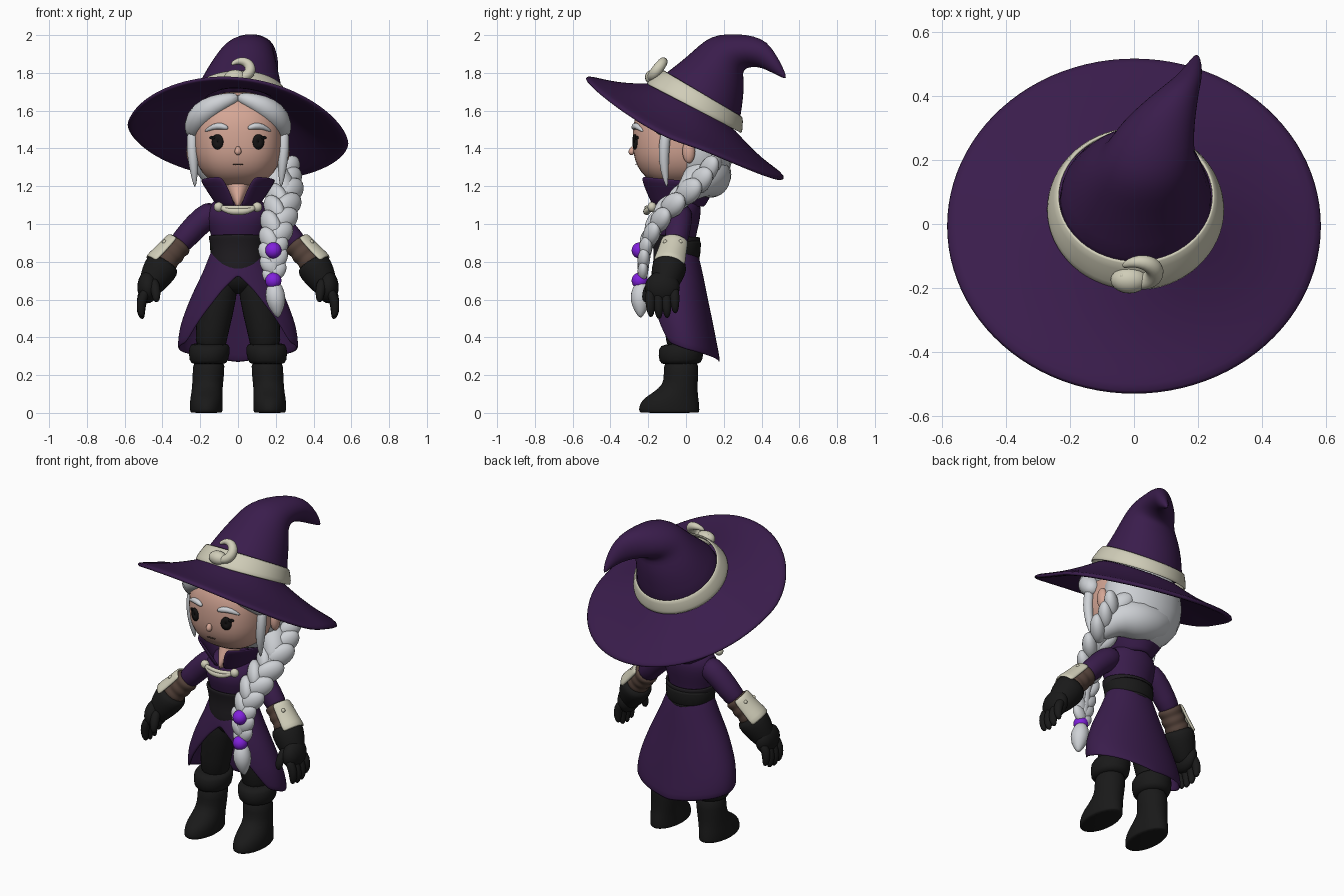
import bpy, bmesh
from math import sin, cos, pi, radians
from mathutils import Vector, Matrix

if "Cube" in bpy.data.objects:
    bpy.data.objects.remove(bpy.data.objects["Cube"])

def paint(name, *rgb):
    m = bpy.data.materials.new(name)
    m.use_nodes = True
    m.diffuse_color = (*rgb, 1)
    m.node_tree.nodes["Principled BSDF"].inputs["Base Color"].default_value = (*rgb, 1)
    return m

PURPLE, CREAM = paint("purple cloth", .042, .012, .072), paint("cream bone", .63, .61, .48)
WHITE, SKIN = paint("white hair", .62, .64, .67), paint("skin", .66, .38, .3)
BLACK, CORSET = paint("black leather", .01, .01, .01), paint("corset cloth", .014, .012, .015)
BROWN, BEAD = paint("brown leather", .09, .055, .042), paint("violet bead", .22, .015, .72)
INK = paint("eye black", .008, .007, .007)

def finish(name, bm, mat, mirror=False, sub=0, thick=0):
    bmesh.ops.recalc_face_normals(bm, faces=bm.faces)
    mesh = bpy.data.meshes.new(name)
    bm.to_mesh(mesh)
    bm.free()
    mesh.shade_smooth()
    mesh.materials.append(mat)
    obj = bpy.data.objects.new(name, mesh)
    bpy.context.collection.objects.link(obj)
    if mirror:
        obj.modifiers.new("mirror", "MIRROR").use_mirror_merge = False
    if thick:
        solid = obj.modifiers.new("thickness", "SOLIDIFY")
        solid.thickness, solid.offset = thick, 0
    if sub:
        smooth = obj.modifiers.new("smooth", "SUBSURF")
        smooth.levels = smooth.render_levels = sub
    return obj

def grid(name, rows, mat, closed=True, cap=True, **opts):
    bm = bmesh.new()
    rows = [[bm.verts.new(p) for p in row] for row in rows]
    n = len(rows[0])
    for low, high in zip(rows, rows[1:]):
        for i in range(n if closed else n - 1):
            j = (i + 1) % n
            bm.faces.new((low[i], low[j], high[j], high[i]))
    if cap and closed:
        bm.faces.new(rows[0])
        bm.faces.new(rows[-1])
    return finish(name, bm, mat, **opts)

def sheet(name, point, steps, turns, closed=True, **opts):
    count = turns if closed else turns + 1
    rows = [[point(k / steps, i / turns) for i in range(count)] for k in range(steps + 1)]
    grid(name, rows, PURPLE, closed=closed, cap=False, sub=1, **opts)

# Rings: centre x, half width, front y, front z, back y, back z
def loft(name, rings, mat, n=20, **opts):
    turns = [2 * pi * i / n for i in range(n)]
    rows = [[(cx + rx * cos(a), yf + (yb - yf) * (1 + sin(a)) / 2, zf + (zb - zf) * (1 + sin(a)) / 2) for a in turns]
            for cx, rx, yf, zf, yb, zb in rings]
    grid(name, rows, mat, **{"sub": 1, **opts})

def frame(points, i):
    t = (Vector(points[min(i + 1, len(points) - 1)][:3]) - Vector(points[max(i - 1, 0)][:3])).normalized()
    u = t.cross(Vector((0, 1, 0))).normalized()
    return t, u, t.cross(u)

# Points: x, y, z, radius; arc keeps part of the ring
def tube(name, points, mat, n=10, arc=None, **opts):
    angles = [arc * (2 * k / n - 1) for k in range(n + 1)] if arc else [2 * pi * k / n for k in range(n)]
    rows = []
    for i, (x, y, z, r) in enumerate(points):
        t, u, v = frame(points, i)
        rows.append([Vector((x, y, z)) + r * (u * cos(a) + v * sin(a)) for a in angles])
    grid(name, rows, mat, closed=not arc, **{"sub": 1, **opts})

def ball(name, loc, scale, mat, rot=None, seg=20, **opts):
    bm = bmesh.new()
    place = Matrix.LocRotScale(Vector(loc), rot, Vector(scale))
    bmesh.ops.create_uvsphere(bm, u_segments=seg, v_segments=seg // 2 + 2, radius=1, matrix=place)
    return finish(name, bm, mat, **opts)

def lerp(table, x):
    a, b = next((pair for pair in zip(table, table[1:]) if x <= pair[1][0]), table[-2:])
    k = min((x - a[0]) / (b[0] - a[0]), 1)
    return [p + (q - p) * k for p, q in zip(a[1:], b[1:])]

# Head: a squarish rounded solid, with face details laid on its surface
CENTRE, SIZE, POWER = Vector((0, -.045, 1.45)), (.235, .237, .25), 2.5
head = ball("head", (0, 0, 0), (1, 1, 1), SKIN, seg=40)
for v in head.data.vertices:
    k = sum(abs(c) ** POWER for c in v.co) ** (-1 / POWER)
    v.co = CENTRE + Vector([c * k * s for c, s in zip(v.co, SIZE)])

def face_y(x, z):
    rest = 1 - abs(x / SIZE[0]) ** POWER - abs((z - CENTRE.z) / SIZE[2]) ** POWER
    return CENTRE.y - SIZE[1] * max(rest, 0) ** (1 / POWER)

for name, x, z, w, h, mat in (("eyes", .108, 1.435, .03, .04, INK), ("lashes", .135, 1.457, .014, .009, INK),
                              ("mouth", .013, 1.315, .014, .002, BROWN)):
    rows = []
    for k in (.02, .5, 1):
        spots = [(x + w * k * cos(i * pi / 10), z + h * k * sin(i * pi / 10)) for i in range(20)]
        rows.append([(px, face_y(px, pz) - .005, pz) for px, pz in spots])
    grid(name, rows, mat, cap=False, thick=.006, mirror=True)
tube("nose", [(0, -.272, 1.41, .01), (0, -.286, 1.393, .018), (0, -.29, 1.38, .021), (0, -.28, 1.366, .012)], SKIN)
ball("ears", (.248, .015, 1.385), (.026, .034, .064), SKIN, mirror=True)
brow = ((.05, 1.505, .01), (.085, 1.52, .02), (.13, 1.518, .018), (.178, 1.488, .005))
tube("eyebrows", [(x, face_y(x, z) - .002, z, r) for x, z, r in brow], WHITE, mirror=True)

# Hair
ball("hair_back", (0, .075, 1.405), (.252, .175, .27), WHITE)
ball("hair_crown", (0, 0, 1.57), (.25, .205, .12), WHITE)
tube("hair_sweep", [(-.18, .1, 1.36, .05), (-.06, .13, 1.27, .11), (.09, .13, 1.25, .125), (.18, .085, 1.25, .11),
     (.245, .03, 1.19, .078), (.25, -.04, 1.14, .04)], WHITE, n=16)
tube("fringe", [(-.01, -.2, 1.675, .025), (.08, -.22, 1.65, .048), (.155, -.2, 1.612, .068), (.215, -.145, 1.56, .076),
     (.25, -.06, 1.46, .045)], WHITE, mirror=True)
tube("side_locks", [(.24, -.1, 1.52, .03), (.245, -.12, 1.4, .032), (.232, -.115, 1.28, .025), (.228, -.1, 1.19, .004)],
     WHITE, mirror=True)

# Braid: overlapping strands placed left and right of a path
path = [(.235, .14, 1.32, .075), (.24, .09, 1.24, .085), (.243, .01, 1.17, .09), (.228, -.1, 1.08, .085),
        (.202, -.17, .98, .08), (.185, -.215, .88, .066), (.188, -.225, .8, .062), (.19, -.23, .72, .05)]
tube("braid_core", [(x, y, z, r * .55) for x, y, z, r in path], WHITE)
keyed = [(i, *p) for i, p in enumerate(path)]
fine = [lerp(keyed, 7 * i / 18) for i in range(19)]
for i, (x, y, z, r) in enumerate(fine):
    t, u, v = frame(fine, i)
    side = u if i % 2 else -u
    tilt = (t - side * .7).to_track_quat("Z", "Y")
    ball("braid_strand", Vector((x, y, z)) + side * r * .4, (r * .52, r * .72, r * 1.05), WHITE, rot=tilt, seg=16)
tube("braid_tassel", [(.19, -.235, .7, .032), (.195, -.24, .63, .06), (.205, -.243, .57, .052), (.212, -.24, .5, .008)], WHITE)
for name, z in (("upper_bead", .86), ("lower_bead", .7)):
    ball(name, (.187, -.245, z), (.043, .043, .043), BEAD)

# Hat
def brim(t, turn):
    s, c = sin(2 * pi * turn), cos(2 * pi * turn)
    inner = Vector((.005 + .2 * c, .045 + .185 * s, 1.622 - .112 * s))
    outer = Vector((.588 * c, -.007 + .527 * s, 1.505 - .267 * s * abs(s) ** .2 - .03 * c * c - .05 * c))
    return inner.lerp(outer, t) - Vector((0, 0, .018 * sin(pi * t)))

sheet("hat_brim", brim, 7, 48, thick=.026)
loft("hat_crown", [(.005, .265, -.19, 1.735, .28, 1.49), (.005, .237, -.11, 1.8, .29, 1.56), (.015, .21, -.03, 1.86, .305, 1.66),
     (.03, .18, .04, 1.92, .31, 1.75), (.042, .153, .1, 1.975, .3, 1.8), (.053, .136, .17, 2.005, .315, 1.822),
     (.073, .117, .27, 2.008, .345, 1.83), (.107, .091, .36, 1.997, .38, 1.83), (.142, .063, .43, 1.965, .415, 1.82),
     (.172, .042, .468, 1.91, .45, 1.803), (.19, .022, .51, 1.84, .495, 1.782), (.196, .006, .533, 1.775, .525, 1.768)], PURPLE)
loft("hat_band", [(.005, .276, -.21, 1.74, .292, 1.48), (.005, .263, -.17, 1.774, .295, 1.522), (.005, .241, -.115, 1.815, .296, 1.57)],
     CREAM, n=32, cap=False, thick=.014)
hub, up, moon = Vector((.012, -.15, 1.82)), Vector((0, .6, .8)), []
for i in range(11):
    a = radians(150 - 32 * i)
    moon.append((*(hub + .056 * (Vector((cos(a), 0, 0)) + up * sin(a))), .008 + .024 * sin(pi * i / 10)))
tube("hat_moon", moon, CREAM)
ball("hat_stud", (-.015, -.175, 1.777), (.058, .042, .04), CREAM)

# Neck and upper body
loft("neck", [(0, .006, -.195, 1.08, -.1, 1.08), (0, .035, -.185, 1.14, -.02, 1.14), (0, .07, -.15, 1.2, .04, 1.2),
     (0, .07, -.13, 1.28, .04, 1.28)], SKIN)
loft("torso", [(0, .13, -.14, .78, .05, .78), (0, .125, -.14, .87, .04, .87), (0, .15, -.17, .96, .06, .96),
     (0, .175, -.19, 1.03, .08, 1.04), (0, .165, -.165, 1.09, .08, 1.1), (0, .09, -.12, 1.15, .06, 1.16)], PURPLE)
loft("corset", [(0, .13, -.165, .73, .07, .81), (0, .14, -.172, .78, .065, .83), (0, .136, -.163, .86, .062, .87),
     (0, .15, -.178, .93, .07, .92), (0, .152, -.182, .945, .07, .93)], CORSET, cap=False, thick=.014)
loft("belt", [(0, .14, -.16, .845, .07, .815), (0, .149, -.172, .915, .077, .915)], BLACK, cap=False, thick=.014)

def collar(t, turn):
    gap = 8 + 18 * t
    a = radians(gap + (360 - 2 * gap) * turn)
    return ((.1 + .095 * t) * sin(a), -.04 - .01 * t - (.13 + .08 * t) * cos(a), 1.09 + t * (.145 + .02 * cos(a)))

sheet("collar", collar, 3, 24, closed=False, thick=.016)

# Collar clasp
for name, z, r in (("clasp_cord", 1.085, .013), ("clasp_bar", 1.066, .02)):
    tube(name, [(-.1, -.185, 1.09, .012), (-.045, -.205, z, r), (0, -.21, z, r), (.045, -.205, z, r), (.1, -.185, 1.09, .012)], CREAM)
ball("clasp_ends", (.102, -.18, 1.09), (.026, .024, .026), CREAM, mirror=True)

# Coat skirt, cut away at the front by a hem that falls towards the back
shape = [(.26, .3, -.16, .178), (.36, .318, -.17, .158), (.48, .295, -.19, .135), (.62, .24, -.19, .105),
         (.75, .175, -.17, .08), (.87, .13, -.14, .05)]
hem = [(0, .73), (20, .66), (38, .54), (60, .37), (90, .335), (180, .265)]

def skirt(t, turn):
    z = .87 + (lerp(hem, 360 * min(turn, 1 - turn))[0] - .87) * t
    rx, yf, yb = lerp(shape, z)
    return rx * sin(2 * pi * turn), (yf + yb) / 2 - (yb - yf) / 2 * cos(2 * pi * turn), z

sheet("coat_skirt", skirt, 8, 48, thick=.014)

# Legs and boots
ball("hips", (0, -.04, .73), (.14, .1, .1), BLACK)
tube("legs", [(.08, -.04, .8, .09), (.1, -.035, .62, .1), (.138, -.025, .45, .092), (.15, -.02, .3, .08)], BLACK, n=14, mirror=True)
loft("boots", [(.152, .088, -.12, .3, .07, .3), (.157, .084, -.118, .2, .065, .2), (.162, .082, -.122, .15, .062, .13),
     (.165, .084, -.175, .108, .065, .09), (.167, .088, -.23, .075, .07, .06), (.168, .088, -.252, .035, .073, .03),
     (.168, .086, -.25, .004, .073, .004), (.168, .083, -.245, 0, .07, 0)], BLACK, mirror=True)
loft("boot_cuffs", [(.155, .085, -.12, .255, .07, .255), (.155, .105, -.145, .265, .09, .275), (.15, .114, -.15, .345, .1, .365),
     (.15, .09, -.12, .365, .08, .375)], BLACK, mirror=True)

# Arms
tube("sleeves", [(.1, -.035, 1.075, .07), (.185, -.035, 1.03, .072), (.26, -.045, .95, .066), (.335, -.06, .865, .062)],
     PURPLE, n=14, mirror=True)
start, stop = Vector((.3, -.055, .905)), Vector((.4, -.085, .785))
tube("bracer_wraps", [(*start.lerp(stop, i / 9), (.062, .071, .07)[i % 3]) for i in range(10)], BROWN, n=16, mirror=True)
plate = [(*start.lerp(stop, t), r) for t, r in ((.05, .074), (.4, .077), (.75, .082), (1.15, .092))]
tube("bracer_plates", plate, CREAM, arc=1.15, thick=.016, mirror=True)
for y in (-.11, -.03):
    ball("bracer_rivets", (.39, y, .905), (.012, .012, .012), CREAM, mirror=True)

# Gloves
tube("glove_cuffs", [(.385, -.08, .805, .08), (.4, -.085, .78, .096), (.43, -.1, .73, .09), (.47, -.115, .66, .065),
     (.49, -.12, .62, .04)], BLACK, n=14, mirror=True)
ball("palms", (.478, -.125, .665), (.055, .092, .085), BLACK, mirror=True)
for i, drop in enumerate((.01, 0, .005, .03)):
    y = -.19 + .043 * i
    tube("fingers", [(.48, y, .66, .026), (.512, y, .59 + drop, .028), (.515, y + .003, .53 + drop, .024),
         (.505, y + .005, .495 + drop, .01)], BLACK, mirror=True)
tube("thumbs", [(.45, -.16, .71, .03), (.435, -.205, .65, .028), (.432, -.215, .605, .022), (.432, -.215, .585, .009)], BLACK, mirror=True)
